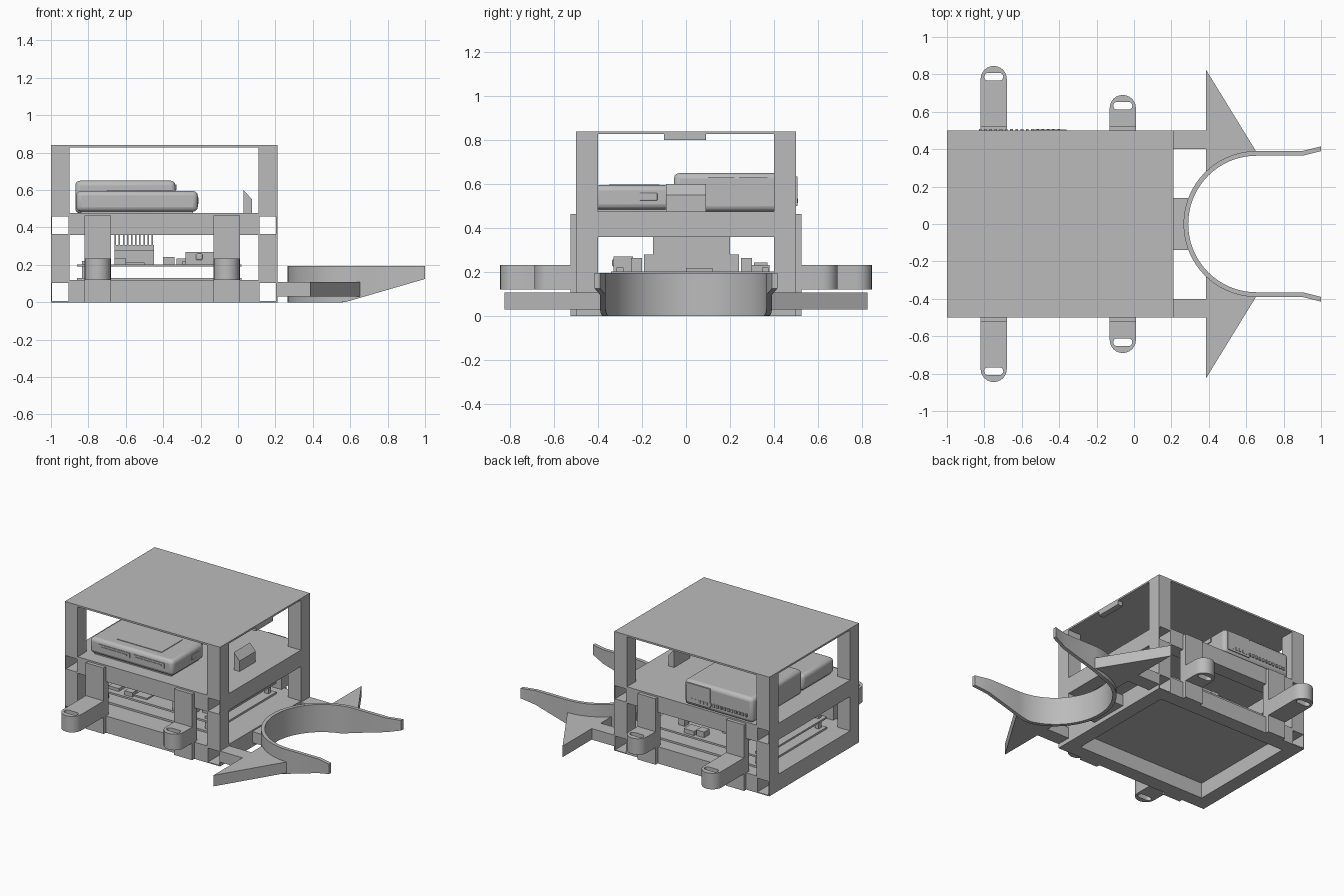
import bpy
import bmesh
import math

default_cube = bpy.data.objects.get("Cube")
if default_cube:
    bpy.data.objects.remove(default_cube, do_unlink=True)

grey = bpy.data.materials.new("plain_grey")
grey.use_nodes = True
grey.diffuse_color = (0.5, 0.5, 0.5, 1)
grey.node_tree.nodes["Principled BSDF"].inputs["Base Color"].default_value = (0.5, 0.5, 0.5, 1)
parts = []


def link(name, mesh):
    obj = bpy.data.objects.new(name, mesh)
    bpy.context.scene.collection.objects.link(obj)
    mesh.materials.clear()
    mesh.materials.append(grey)
    parts.append(obj)
    return obj


def box(name, xs, ys, zs, bevel=0.0):
    """Box between the given limits on each axis, optionally with rounded edges."""
    bm = bmesh.new()
    bmesh.ops.create_cube(bm, size=1)
    for v in bm.verts:
        for axis, (low, high) in enumerate((xs, ys, zs)):
            v.co[axis] = high if v.co[axis] > 0 else low
    mesh = bpy.data.meshes.new(name)
    bm.to_mesh(mesh)
    bm.free()
    obj = link(name, mesh)
    if bevel:
        mod = obj.modifiers.new("rounding", "BEVEL")
        mod.width = bevel
        mod.segments = 3
    return obj


def prism(name, loops, zs):
    """Extruded flat outline; loops after the first become holes."""
    curve = bpy.data.curves.new(name + "_outline", "CURVE")
    curve.dimensions = "2D"
    curve.fill_mode = "BOTH"
    curve.extrude = (zs[1] - zs[0]) / 2
    for loop in loops:
        spline = curve.splines.new("POLY")
        spline.points.add(len(loop) - 1)
        for point, (x, y) in zip(spline.points, loop):
            point.co = (x, y, 0, 1)
        spline.use_cyclic_u = True
    helper = bpy.data.objects.new(name + "_helper", curve)
    bpy.context.scene.collection.objects.link(helper)
    graph = bpy.context.evaluated_depsgraph_get()
    mesh = bpy.data.meshes.new_from_object(helper.evaluated_get(graph))
    bpy.data.objects.remove(helper, do_unlink=True)
    bm = bmesh.new()
    bm.from_mesh(mesh)
    bmesh.ops.remove_doubles(bm, verts=bm.verts, dist=0.0001)
    bmesh.ops.translate(bm, verts=bm.verts, vec=(0, 0, sum(zs) / 2))
    bmesh.ops.recalc_face_normals(bm, faces=bm.faces)
    bm.to_mesh(mesh)
    bm.free()
    return link(name, mesh)


def arc(cx, cy, radius, start, end, steps=12):
    angles = [math.radians(start + (end - start) * i / steps) for i in range(steps + 1)]
    return [(cx + radius * math.cos(a), cy + radius * math.sin(a)) for a in angles]


# Frame limits
LEFT, RIGHT, SIDE, POST = -1.0, 0.21, 0.5, 0.1
TIERS = {"lower": (0, 0.11), "middle": (0.36, 0.465)}
inner_x = (LEFT + POST, RIGHT - POST)
columns = {"right": (LEFT, LEFT + POST), "left": (RIGHT - POST, RIGHT)}
full_x, full_y = (LEFT, RIGHT), (-SIDE, SIDE)

# Corner posts and hollow side rails
for side, xs in columns.items():
    for end, sign in (("front", -1), ("back", 1)):
        ys = sorted((sign * SIDE, sign * (SIDE - POST)))
        box(f"{end}_{side}_lower_post", xs, ys, (0.11, 0.36))
        box(f"{end}_{side}_upper_post", xs, ys, (0.465, 0.835))
    for tier, (low, high) in TIERS.items():
        wall = 0.006
        for x in xs:
            edge = (x, x + wall) if x == xs[0] else (x - wall, x)
            box(f"{side}_{tier}_rail_wall", edge, full_y, (low, high))
        box(f"{side}_{tier}_rail_floor", xs, full_y, (low, low + wall))
        box(f"{side}_{tier}_rail_roof", xs, full_y, (high - wall, high))

# Front and back rails
for tier, zs in TIERS.items():
    box(f"front_{tier}_rail", inner_x, (-SIDE, POST - SIDE), zs)
    box(f"back_{tier}_rail", inner_x, (SIDE - POST, SIDE), zs)

# Shelves and roof
box("lower_shelf", full_x, full_y, (0.108, 0.118))
box("middle_shelf", full_x, full_y, (0.465, 0.476))
box("roof", full_x, full_y, (0.828, 0.84))
box("roof_tab", (0.17, RIGHT), (-0.1, 0.09), (0.8, 0.83))

# Slotted mounting feet with wall brackets
for label, cx, tip in (("long", -0.75, 0.845), ("short", -0.06, 0.69)):
    half = 0.07
    xs = (cx - half, cx + half)
    for end, sign in (("front", -1), ("back", 1)):
        box(f"{end}_{label}_bracket", xs, sorted((sign * 0.47, sign * 0.525)), (0, 0.465))
        outline = [(xs[1], SIDE)] + arc(cx, tip - half, half, 0, 180) + [(xs[0], SIDE)]
        slot_y = tip - half + 0.012
        slot = arc(cx + 0.03, slot_y, 0.021, -90, 90) + arc(cx - 0.03, slot_y, 0.021, 90, 270)
        loops = [[(x, sign * y) for x, y in loop] for loop in (outline, slot)]
        prism(f"{end}_{label}_foot", loops, (0.12, 0.233))

# Curved gripper, its underside rising towards the tips
half_path = list(zip(arc(0.655, 0, 0.39, 180, 90, 24), arc(0.655, 0, 0.365, 180, 90, 24)))
half_path += [((0.9, 0.39), (0.9, 0.365)), ((1, 0.415), (1, 0.39))]
mirrored = [((a, -b), (c, -d)) for (a, b), (c, d) in reversed(half_path[1:])]
bm = bmesh.new()
rings = []
for outer, inner in mirrored + half_path:
    ring = []
    for (x, y), top in ((outer, False), (inner, False), (inner, True), (outer, True)):
        ring.append(bm.verts.new((x, y, 0.195 if top else max(0, (x - 0.57) * 0.29))))
    rings.append(ring)
for a, b in zip(rings, rings[1:]):
    for i in range(4):
        j = (i + 1) % 4
        bm.faces.new((a[i], a[j], b[j], b[i]))
bm.faces.new(rings[0])
bm.faces.new(rings[-1])
bmesh.ops.recalc_face_normals(bm, faces=bm.faces)
gripper = bpy.data.meshes.new("gripper")
bm.to_mesh(gripper)
bm.free()
link("gripper", gripper)

# Gripper supports and pointed side fins
support_z = (0.03, 0.108)
box("gripper_mount", (RIGHT, 0.29), (-0.14, 0.14), support_z)
for end, sign in (("front", -1), ("back", 1)):
    box(f"{end}_gripper_arm", (RIGHT, 0.39), sorted((sign * 0.4, sign * SIDE)), support_z)
    fin = [(0.385, 0.825), (0.655, 0.385), (0.52, 0.36), (0.385, 0.28)]
    prism(f"{end}_fin", [[(x, sign * y) for x, y in fin]], support_z)

# Card hub on the middle shelf, with raised panel and slots
box("hub_base", (-0.84, -0.24), (-0.4, -0.09), (0.476, 0.5))
box("hub_body", (-0.865, -0.215), (-0.42, -0.07), (0.485, 0.595), 0.025)
box("hub_panel", (-0.7, -0.35), (-0.35, -0.12), (0.59, 0.599))
for x in (-0.79, -0.52):
    box("hub_slot_frame", (x, x + 0.24), (-0.424, -0.41), (0.53, 0.565))
    box("hub_slot_lip", (x + 0.02, x + 0.22), (-0.428, -0.41), (0.542, 0.552))
box("hub_port", (-0.22, -0.211), (-0.21, -0.13), (0.525, 0.56), 0.004)

# Mini computer behind the hub, with ports and vents
box("computer_body", (-0.87, -0.335), (-0.055, 0.5), (0.476, 0.65), 0.025)
box("computer_side_connector", (-0.54, -0.36), (0.48, 0.506), (0.5, 0.635))
for y, width in ((0.1, 0.12), (0.24, 0.13)):
    box("computer_upper_port", (-0.34, -0.329), (y, y + width), (0.6, 0.63))
for y in (0.1, 0.19, 0.28):
    for z in (0.51, 0.555):
        box("computer_port", (-0.34, -0.329), (y, y + 0.065), (z, z + 0.035))
for i in range(16):
    x = -0.83 + i * 0.028
    box("computer_vent", (x, x + 0.014), (0.495, 0.509), (0.515, 0.535))

# Sloped camera wedge
wedge = box("wedge", (0.03, 0.075), (-0.09, 0.09), (0.476, 0.6))
for v in wedge.data.vertices:
    if v.co.x > 0.05 and v.co.z > 0.55:
        v.co.z = 0.55

# Circuit boards on spacers
board_x, board_y = (-0.86, 0.02), (-0.34, 0.4)
box("base_board", board_x, board_y, (0.118, 0.131))
box("circuit_board", board_x, board_y, (0.19, 0.203))
for x in (-0.82, -0.02):
    for y in (-0.3, 0.36):
        box("board_spacer", (x - 0.015, x + 0.015), (y - 0.015, y + 0.015), (0.12, 0.22))

# Heat sink and board components
box("heat_sink_block", (-0.66, -0.45), (-0.19, 0.24), (0.203, 0.28))
box("heat_sink_plate", (-0.66, -0.45), (-0.15, 0.2), (0.28, 0.305))
for i in range(10):
    x = -0.66 + i * 0.022
    box("heat_sink_fin", (x, x + 0.008), (-0.15, 0.2), (0.3, 0.36))
box("power_jack", (-0.28, -0.13), (-0.33, -0.24), (0.203, 0.27))
box("jack_socket", (-0.225, -0.19), (-0.336, -0.32), (0.225, 0.26), 0.01)
for x, y, size, height in ((-0.8, -0.3, 0.08, 0.02), (-0.66, -0.32, 0.06, 0.03),
                           (-0.6, -0.3, 0.1, 0.01), (-0.33, 0.3, 0.08, 0.03),
                           (-0.2, 0.25, 0.05, 0.06), (-0.1, -0.25, 0.05, 0.06),
                           (-0.3, 0, 0.12, 0.015), (-0.4, 0.31, 0.06, 0.04)):
    box("component", (x, x + size), (y, y + size), (0.203, 0.203 + height))

# Smooth curved surfaces, keeping hard edges
bpy.ops.object.select_all(action="DESELECT")
for obj in parts:
    obj.select_set(True)
bpy.context.view_layer.objects.active = parts[0]
bpy.ops.object.shade_smooth_by_angle(angle=math.radians(30))
